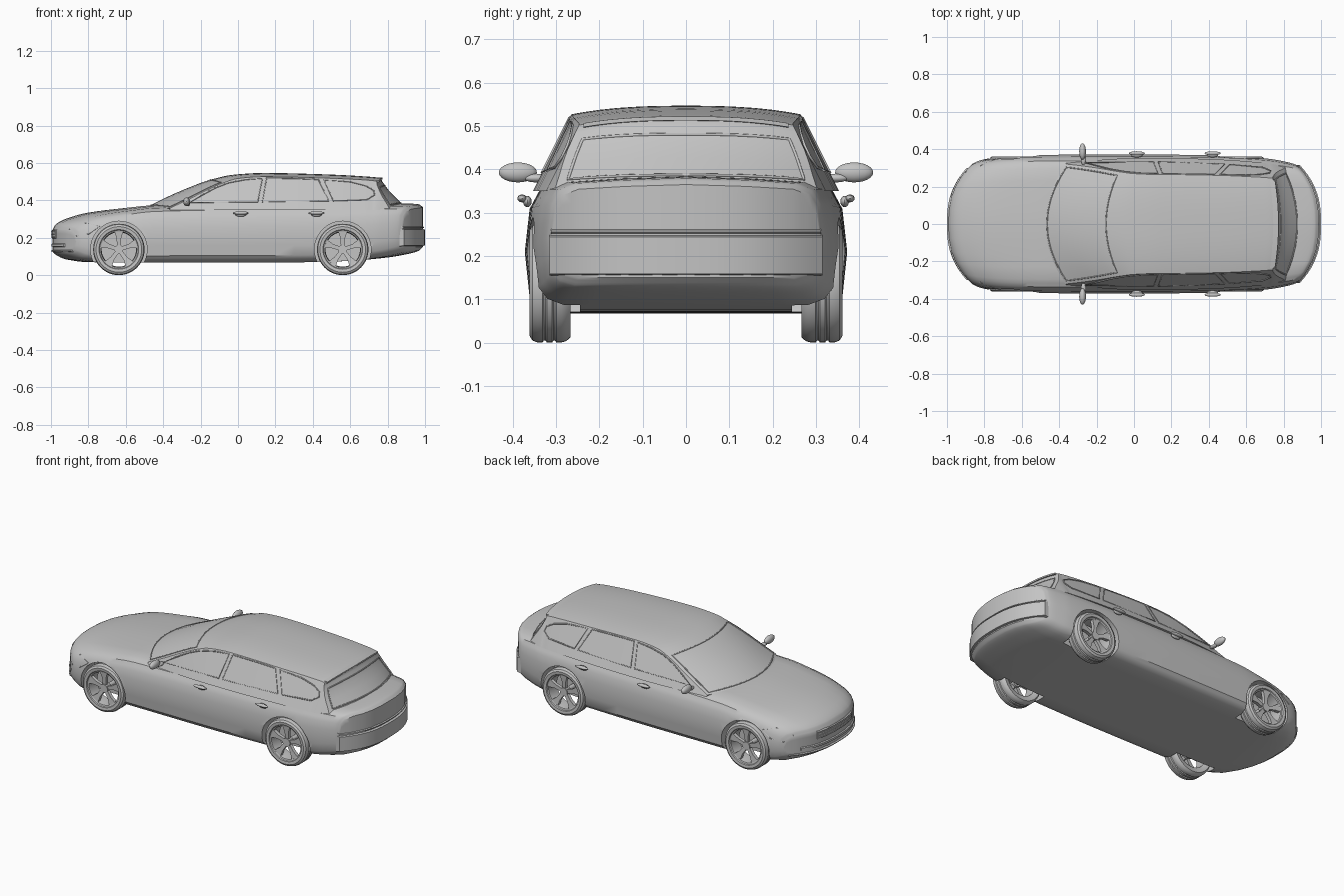
import bpy, bmesh, math
from mathutils import Matrix, Vector

cube = bpy.data.objects.get("Cube")
if cube:
    bpy.data.objects.remove(cube, do_unlink=True)

GREY = (0.55, 0.55, 0.55, 1)
paint = bpy.data.materials.new("plain grey")
paint.use_nodes = True
paint.diffuse_color = GREY
paint.node_tree.nodes["Principled BSDF"].inputs["Base Color"].default_value = GREY


def add_mesh(name, bm, angle=35):
    bmesh.ops.remove_doubles(bm, verts=bm.verts, dist=0.0002)
    bmesh.ops.recalc_face_normals(bm, faces=bm.faces)
    mesh = bpy.data.meshes.new(name)
    bm.to_mesh(mesh)
    bm.free()
    mesh.materials.append(paint)
    ob = bpy.data.objects.new(name, mesh)
    bpy.context.collection.objects.link(ob)
    smooth(ob, angle)
    return ob


def smooth(ob, angle=35):
    bpy.ops.object.select_all(action='DESELECT')
    ob.select_set(True)
    bpy.context.view_layer.objects.active = ob
    bpy.ops.object.shade_smooth_by_angle(angle=math.radians(angle))


def at(table, s, col):
    """Smooth interpolation of one table column without overshoot."""
    s = min(max(s, table[0][0]), table[-1][0])
    i = 0
    while i < len(table) - 2 and s > table[i + 1][0]:
        i += 1

    def slope(j):
        return (table[j + 1][col] - table[j][col]) / (table[j + 1][0] - table[j][0])

    def tangent(j):
        if j == 0 or j == len(table) - 1:
            return slope(min(j, len(table) - 2))
        a, b = slope(j - 1), slope(j)
        return 0 if a * b <= 0 else 2 * a * b / (a + b)
    h = table[i + 1][0] - table[i][0]
    u = (s - table[i][0]) / h
    return ((1 + 2 * u) * (1 - u) ** 2 * table[i][col] + u * (1 - u) ** 2 * h * tangent(i)
            + u * u * (3 - 2 * u) * table[i + 1][col] + u * u * (u - 1) * h * tangent(i + 1))


def stations(table, steps):
    out = []
    for a, b in zip(table, table[1:]):
        out += [a[0] + (b[0] - a[0]) * k / steps for k in range(steps)]
    return out + [table[-1][0]]


def loft(rings, close=True):
    bm = bmesh.new()
    loops = [[bm.verts.new(p) for p in r] for r in rings]
    n = len(loops[0])
    for a, b in zip(loops, loops[1:]):
        for i in range(n):
            bm.faces.new((a[i], a[(i + 1) % n], b[(i + 1) % n], b[i]))
    if close:
        bm.faces.new(loops[0])
        bm.faces.new(loops[-1])
    return bm


def mirrored(half):
    return half + [Vector((p.x, -p.y, p.z)) for p in reversed(half[1:-1])]


# Lower body: station, top, bottom, half width, bow of the section
BODY = [(-0.992, .243, .125, .32, .17), (-.975, .272, .11, .335, .165), (-.92, .302, .085, .35, .15),
        (-.8, .335, .07, .362, .115), (-.6, .36, .068, .368, .04), (-.44, .375, .067, .37, 0),
        (0, .385, .067, .372, 0), (.4, .388, .07, .368, 0), (.6, .388, .077, .36, -.02),
        (.8, .386, .095, .348, -.08), (.9, .384, .112, .335, -.12), (.965, .38, .13, .322, -.15),
        (.988, .365, .15, .31, -.16)]
ROW_Y = [0, .45, .8, .91, .97, 1, .97, .91, .8, .45, 0]
ROW_F = [0, .02, .05, .11, .24, .55, .88, .96, 1, 1, 1]


def bowed(s, y):
    return s + at(BODY, s, 4) * (abs(y) / .36) ** 2.6


def body_point(s, k):
    i = min(int(k), 9)
    fy, fz = (r[i] + (r[i + 1] - r[i]) * (k - i) for r in (ROW_Y, ROW_F))
    top, low, w = (at(BODY, s, c) for c in (1, 2, 3))
    return Vector((bowed(s, fy * w), fy * w, top - fz * (top - low)))


def body_ring(s, squash=1):
    mid = (at(BODY, s, 1) + at(BODY, s, 2)) / 2
    half = [body_point(s, k / 2) for k in range(21)]
    for p in half:
        p.z = mid + (p.z - mid) * squash
    return mirrored(half)


SQ = [0, .35, .7]
rings = [body_ring(BODY[0][0], q) for q in SQ]
rings += [body_ring(s) for s in stations(BODY, 4)]
rings += [body_ring(BODY[-1][0], q) for q in reversed(SQ)]
body = add_mesh("lower_body", loft(rings, False))

# Wheel arches cut from the body
AXLES, WHEEL_Z = (-.637, .56), .138


def cylinder(bm, radius, y0, y1, x, z, segments=48):
    m = Matrix.Translation((x, (y0 + y1) / 2, z)) @ Matrix.Rotation(math.pi / 2, 4, 'X')
    bmesh.ops.create_cone(bm, cap_ends=True, segments=segments, radius1=radius, radius2=radius,
                          depth=abs(y1 - y0), matrix=m)


bm = bmesh.new()
for x in AXLES:
    for side in (-1, 1):
        cylinder(bm, .151, side * .245, side * .5, x, WHEEL_Z)
cutter = add_mesh("arch_cutter", bm)
cutter.hide_render = True
mod = body.modifiers.new("arches", 'BOOLEAN')
mod.operation, mod.solver, mod.object = 'DIFFERENCE', 'EXACT', cutter
cut = bpy.data.meshes.new_from_object(body.evaluated_get(bpy.context.evaluated_depsgraph_get()))
body.modifiers.clear()
body.data = cut
bpy.data.objects.remove(cutter, do_unlink=True)
smooth(body)

# Cabin: station, top, belt half width, bow, roof edge drop
CABIN = [(-.48, .368, .31, .1, .01), (-.38, .418, .322, .11, .012), (-.26, .47, .332, .1, .014),
         (-.15, .51, .336, .08, .017), (-.02, .538, .338, .03, .02), (.14, .547, .338, 0, .02),
         (.45, .54, .33, 0, .02), (.7, .527, .314, -.02, .018), (.765, .519, .308, -.035, .017),
         (.772, .5, .308, -.04, .015), (.89, .368, .29, -.08, .012)]
LEAN = .5


def cabin_side(x, z):
    return at(CABIN, x, 2) - (z - .38) * LEAN


def cabin_point(s, f):
    """f is 0 on the centre line and 1 at the roof edge; above 1 runs down the side."""
    top, drop = at(CABIN, s, 1), at(CABIN, s, 4)
    z = top - drop * min(abs(f), 1) ** 2.6
    y = f * cabin_side(s, top - drop)
    if abs(f) > 1:
        z += (min(.35, z - .01) - z) * (abs(f) - 1)
        y = cabin_side(s, z)
    return Vector((s + at(CABIN, s, 3) * (abs(y) / .3) ** 2, y, z))


FS = [0, .2, .4, .6, .75, .87, .95, 1, 1.25, 1.5, 1.75, 2]
rings = []
for s in stations(CABIN, 4):
    half = [cabin_point(s, f) for f in FS]
    half.append(Vector((s, 0, half[-1].z)))
    rings.append(mirrored(half))
add_mesh("cabin", loft(rings), 30)


def trim(name, points, depth=.0035, cyclic=True):
    data = bpy.data.curves.new(name, 'CURVE')
    data.dimensions = '3D'
    data.bevel_depth, data.bevel_resolution = depth, 1
    spline = data.splines.new('POLY')
    spline.points.add(len(points) - 1)
    for sp, p in zip(spline.points, points):
        sp.co = (*p, 1)
    spline.use_cyclic_u = cyclic
    data.materials.append(paint)
    bpy.context.collection.objects.link(bpy.data.objects.new(name, data))


# Windscreen and tailgate glass surrounds
def screen(name, s0, s1, f0, f1):
    n = 12
    pts = [cabin_point(s0, f0 * (2 * k / n - 1)) for k in range(n + 1)]
    pts += [cabin_point(s0 + (s1 - s0) * k / n, f0 + (f1 - f0) * k / n) for k in range(1, n)]
    pts += [cabin_point(s1, f1 * (1 - 2 * k / n)) for k in range(n + 1)]
    pts += [cabin_point(s1 + (s0 - s1) * k / n, -f1 + (f1 - f0) * k / n) for k in range(1, n)]
    trim(name, pts)


screen("windscreen_trim", -.465, -.15, .95, .93)
screen("tailgate_glass_trim", .785, .872, .9, .92)

# Side window surrounds as (x, z) outlines
WINDOWS = {"front": [(-.26, .388), (-.19, .43), (-.12, .468), (-.05, .495), (.04, .512), (.13, .518), (.105, .392)],
           "rear": [(.13, .392), (.153, .519), (.3, .518), (.43, .512), (.485, .397)],
           "cargo": [(.51, .398), (.46, .51), (.6, .5), (.68, .48), (.725, .455), (.73, .43), (.69, .405)]}
for side, tag in ((1, "left"), (-1, "right")):
    for name, outline in WINDOWS.items():
        trim(f"{tag}_{name}_window_trim", [(x, side * cabin_side(x, z), z) for x, z in outline])
    # Headlamp outline
    lamp = [body_point(s, k) for s, k in ((-.985, 2.4), (-.985, 4.3), (-.93, 4.4), (-.86, 4), (-.92, 2.9))]
    trim(f"{tag}_headlamp_trim", [(p.x, side * p.y, p.z) for p in lamp], .0025)

# Plates wrapped around the two ends


def end_plate(name, s, half, z0, z1, thick):
    rings = []
    for k in range(25):
        y = half * (k / 12 - 1)
        x, out = bowed(s, y), math.copysign(thick, s)
        rings.append([(x - out, y, z0), (x + out, y, z0 + .004), (x + out, y, z1 - .006), (x - out, y, z1)])
    add_mesh(name, loft(rings), 30)


NOSE, TAIL = BODY[0][0], BODY[-1][0]
end_plate("rear_bumper", TAIL, .315, .155, .25, .012)
end_plate("rear_bumper_strip", TAIL, .312, .25, .264, .006)
end_plate("grille_frame", NOSE, .16, .195, .245, .005)
for i in range(3):
    end_plate(f"grille_bar_{i + 1}", NOSE, .15, .2 + i * .014, .211 + i * .014, .008)
end_plate("front_intake", NOSE, .25, .15, .172, .006)
end_plate("front_lip", NOSE, .3, .124, .138, .008)

# Roof-end spoiler
rings = []
for k in range(17):
    p = cabin_point(.755, .96 * (k / 8 - 1))
    rings.append([p + Vector(d) for d in ((-.03, 0, .002), (.018, 0, .001), (.018, 0, -.008), (-.02, 0, -.014))])
add_mesh("roof_spoiler", loft(rings), 30)

# Mirrors and door handles


def ellipsoid(bm, centre, size):
    m = Matrix.Translation(centre) @ Matrix.Diagonal((*size, 1))
    bmesh.ops.create_uvsphere(bm, u_segments=20, v_segments=12, radius=1, matrix=m)


for side, tag in ((1, "left"), (-1, "right")):
    bm = bmesh.new()
    ellipsoid(bm, (-.275, side * .388, .393), (.018, .044, .023))
    ellipsoid(bm, (-.27, side * .345, .38), (.014, .03, .01))
    add_mesh(f"{tag}_mirror", bm)
    for x, door in ((.015, "front"), (.42, "rear")):
        bm = bmesh.new()
        ellipsoid(bm, (x, side * .378, .333), (.043, .011, .009))
        ellipsoid(bm, (x, side * .366, .326), (.03, .01, .013))
        add_mesh(f"{tag}_{door}_door_handle", bm)

# Wheels: turned tyre and rim, five spokes, hub and axle stub
TYRE = [(.1, .27), (.125, .266), (.134, .276), (.1375, .288), (.1375, .299), (.133, .302), (.133, .306),
        (.1375, .309), (.1375, .321), (.133, .324), (.133, .328), (.1375, .331), (.1375, .342),
        (.133, .354), (.122, .361), (.106, .359), (.103, .353), (.096, .35), (.092, .31), (.094, .275)]
for x, axle in zip(AXLES, ("front", "rear")):
    for side, tag in ((1, "left"), (-1, "right")):
        turned = [[(x + r * math.cos(a), side * y, WHEEL_Z + r * math.sin(a)) for r, y in TYRE]
                  for a in (math.tau * k / 48 for k in range(49))]
        add_mesh(f"{tag}_{axle}_tyre", loft(turned, False))
        bm = bmesh.new()
        cylinder(bm, .024, side * .31, side * .348, x, WHEEL_Z, 24)
        cylinder(bm, .014, side * .23, side * .32, x, WHEEL_Z, 16)
        for k in range(5):
            turn = (Matrix.Translation((x, 0, WHEEL_Z)) @ Matrix.Rotation(math.tau * k / 5, 4, 'Y'))
            ends = []
            for r, w, y in ((.012, .01, .342), (.06, .012, .346), (.097, .024, .35)):
                ends.append([bm.verts.new(turn @ Vector((dx * w, side * (y - dy), r)))
                             for dx, dy in ((-1, 0), (1, 0), (1, .02), (-1, .02))])
            for a, b in zip(ends, ends[1:]):
                for i in range(4):
                    bm.faces.new((a[i], a[(i + 1) % 4], b[(i + 1) % 4], b[i]))
            bm.faces.new(ends[0])
            bm.faces.new(ends[-1])
        add_mesh(f"{tag}_{axle}_rim", bm)
